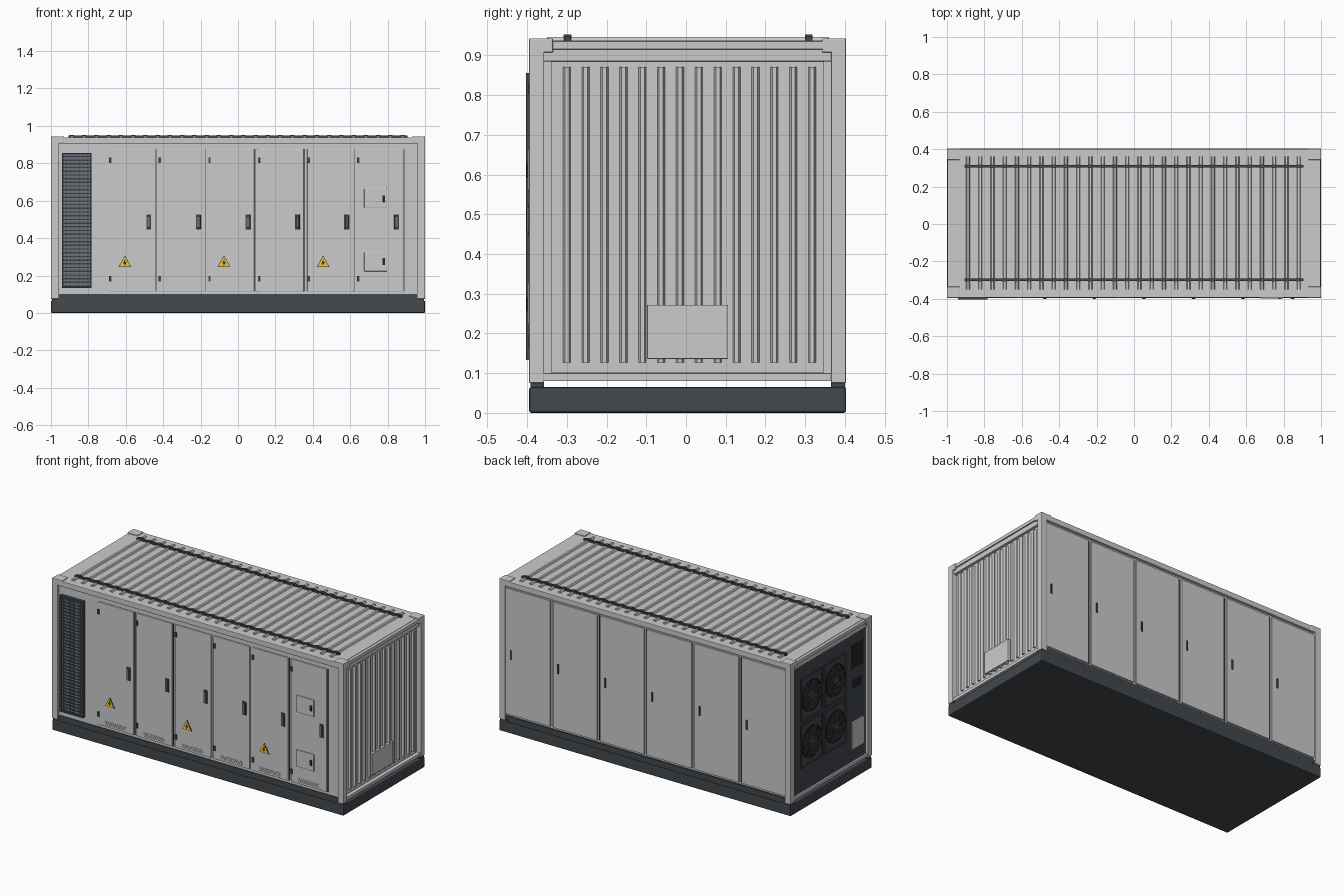
import bpy, bmesh, math
from mathutils import Matrix, Vector

if "Cube" in bpy.data.objects:
    bpy.data.objects.remove(bpy.data.objects["Cube"])

def material(name, r, g, b):
    m = bpy.data.materials.new(name)
    m.diffuse_color = (r, g, b, 1)
    m.use_nodes = True
    m.node_tree.nodes["Principled BSDF"].inputs["Base Color"].default_value = m.diffuse_color
    return m

LIGHT = material("light_paint", 0.80, 0.81, 0.82)
GREY = material("door_paint", 0.58, 0.58, 0.58)
DARK = material("dark_steel", 0.055, 0.065, 0.075)
SLATE = material("vent_slate", 0.14, 0.17, 0.19)
BLACK = material("black", 0.02, 0.02, 0.02)
YELLOW = material("warning_yellow", 0.85, 0.6, 0.03)
TEAL = material("indicator_teal", 0.02, 0.4, 0.42)

def finish(name, bm, mat, bevel=0, smooth=False):
    bmesh.ops.recalc_face_normals(bm, faces=bm.faces)
    me = bpy.data.meshes.new(name)
    bm.to_mesh(me)
    bm.free()
    ob = bpy.data.objects.new(name, me)
    bpy.context.collection.objects.link(ob)
    me.materials.append(mat)
    if smooth:
        for p in me.polygons:
            p.use_smooth = True
    if bevel:
        md = ob.modifiers.new("bevel", 'BEVEL')
        md.width, md.segments, md.limit_method = bevel, 2, 'ANGLE'
    return ob

def boxes(name, mat, items, bevel=0):
    """Each item is x0, x1, y0, y1, z0, z1."""
    bm = bmesh.new()
    for x0, x1, y0, y1, z0, z1 in items:
        mtx = (Matrix.Translation(((x0 + x1) / 2, (y0 + y1) / 2, (z0 + z1) / 2))
               @ Matrix.Diagonal((x1 - x0, y1 - y0, z1 - z0, 1)))
        bmesh.ops.create_cube(bm, size=1, matrix=mtx)
    return finish(name, bm, mat, bevel)

def prisms(name, mat, polys, offset):
    """Extrude closed 3D polygons along an offset vector."""
    bm = bmesh.new()
    for pts in polys:
        f = bm.faces.new([bm.verts.new(p) for p in pts])
        r = bmesh.ops.extrude_face_region(bm, geom=[f])
        bmesh.ops.translate(bm, vec=Vector(offset),
                            verts=[v for v in r['geom'] if isinstance(v, bmesh.types.BMVert)])
    return finish(name, bm, mat)

YF, YB = -0.395, 0.403          # front and back faces of the frame

# Plinth and the rails carrying the container
boxes("base_plinth", DARK, [(-1, 1, YF, YB, 0, 0.065)], 0.006)
boxes("support_rails", DARK, [(-0.96, 0.96, -0.388, -0.36, 0.06, 0.1),
                              (-0.96, 0.96, 0.368, 0.396, 0.06, 0.1)])
boxes("corner_feet", DARK, [(x, x + 0.05, y, y + 0.035, 0.06, 0.08)
                            for x in (-0.995, 0.945) for y in (-0.392, 0.365)])

# Body, frame and roof
boxes("body_core", LIGHT, [(-0.968, 0.968, -0.384, 0.386, 0.08, 0.925)])
boxes("corner_posts", LIGHT, [(x, x + 0.04, y, y + 0.038, 0.075, 0.94)
                              for x in (-1, 0.96) for y in (YF, YB - 0.038)], 0.003)
boxes("corner_castings", LIGHT, [(x, x + 0.07, y, y + 0.06, 0.907, 0.943)
                                 for x in (-1, 0.93) for y in (YF, YB - 0.06)], 0.003)
boxes("top_side_rails", LIGHT, [(-0.97, 0.97, YF + 0.001, -0.35, 0.905, 0.938),
                                (-0.97, 0.97, 0.36, YB - 0.001, 0.905, 0.938)], 0.003)
boxes("end_rails", LIGHT, [b for s in (-1, 1) for b in (
    (min(s * .95, s * .998), max(s * .95, s * .998), -0.36, 0.37, 0.915, 0.936),
    (min(s * .95, s * .990), max(s * .95, s * .990), -0.36, 0.37, 0.885, 0.917),
    (min(s * .95, s * .995), max(s * .95, s * .995), -0.36, 0.37, 0.08, 0.1))], 0.002)
boxes("roof_panel", LIGHT, [(-0.98, 0.98, -0.38, 0.39, 0.92, 0.938)])

# Roof ribs with two dark clamped rails
rib_x = [-0.888 + i * 0.0655 for i in range(28)]
prisms("roof_ribs", LIGHT,
       [[(x + dx, -0.35, z) for dx, z in ((-.011, .936), (-.006, .946), (.006, .946), (.011, .936))]
        for x in rib_x], (0, 0.71, 0))
boxes("roof_rails", DARK, [(-0.907, 0.907, y - 0.007, y + 0.007, 0.938, 0.949) for y in (-0.298, 0.309)])
boxes("rail_clamps", DARK, [(x - 0.012, x + 0.012, y - 0.01, y + 0.01, 0.938, 0.952)
                            for x in rib_x for y in (-0.298, 0.309)])

# Front doors and fittings
door_x = [-0.69 + i * 0.265 for i in range(6)]
W = 0.247
boxes("front_doors", GREY, [(x, x + W, -0.391, -0.375, 0.115, 0.877) for x in door_x], 0.002)
boxes("door_gap_seals", DARK, [(x + W + 0.003, x + W + 0.007, -0.3855, -0.38, 0.115, 0.877) for x in door_x])
boxes("front_hinges", DARK, [(x + 0.001, x + 0.014, -0.396, -0.385, z, z + 0.03)
                             for x in door_x for z in (0.167, 0.802)])
boxes("front_handle_plates", DARK, [(x + 0.2, x + 0.226, -0.397, -0.385, 0.445, 0.527) for x in door_x], 0.003)
boxes("front_handle_levers", SLATE, [(x + 0.206, x + 0.22, -0.402, -0.39, 0.455, 0.517) for x in door_x], 0.002)
boxes("door_bottom_vents", GREY, [(x + 0.05, x + 0.195, -0.3925, -0.385, z, z + 0.004)
                                  for x in door_x for z in (0.125, 0.132, 0.139, 0.146)])

# Service hatches on the last door
boxes("service_hatches", LIGHT, [(0.675, 0.797, -0.398, -0.385, z, z + 0.105) for z in (0.222, 0.56)], 0.003)
boxes("hatch_locks", BLACK, [(0.772, 0.787, -0.402, -0.39, z, z + 0.034) for z in (0.256, 0.594)], 0.002)

# Warning triangles on every second door: plate, yellow field, bolt
def tri(cx, y, k):
    return [(cx - 0.034 * k, y, 0.268 - 0.022 * k), (cx + 0.034 * k, y, 0.268 - 0.022 * k),
            (cx, y, 0.268 + 0.039 * k)]
sign_x = [door_x[i] + 0.085 for i in (0, 2, 4)]
prisms("warning_sign_border", BLACK, [tri(x, -0.388, 1) for x in sign_x], (0, -0.005, 0))
prisms("warning_sign_field", YELLOW, [tri(x, -0.39, 0.86) for x in sign_x], (0, -0.005, 0))
bolt = ((.003, .024), (-.010, -.001), (-.001, -.001), (-.004, -.016), (.010, .006), (.001, .006))
prisms("warning_sign_bolt", BLACK,
       [[(x + a, -0.392, 0.265 + b) for a, b in bolt] for x in sign_x], (0, -0.004, 0))

# Front intake grille
gx0, gx1, gz0, gz1 = -0.942, -0.782, 0.133, 0.855
boxes("intake_back", DARK, [(gx0, gx1, -0.391, -0.38, gz0, gz1)])
boxes("intake_frame", DARK, [(gx0, gx0 + .009, -.403, -.38, gz0, gz1), (gx1 - .009, gx1, -.403, -.38, gz0, gz1),
                             (gx0, gx1, -.403, -.38, gz0, gz0 + .009), (gx0, gx1, -.403, -.38, gz1 - .009, gz1)])
boxes("intake_slats", SLATE,
      [(gx0 + .005, gx1 - .005, -0.398, -0.388, gz0 + .014 + i * .0198, gz0 + .027 + i * .0198) for i in range(36)])
boxes("intake_bars", SLATE,
      [(gx0 + .0225 * i, gx0 + .0225 * i + .004, -0.401, -0.388, gz0 + .005, gz1 - .005) for i in range(1, 7)])

# Back doors and slim handles
back_x = [-0.961 + i * 0.3235 for i in range(6)]
boxes("back_doors", GREY, [(x, x + 0.304, 0.38, 0.396, 0.112, 0.892) for x in back_x], 0.002)
boxes("back_door_seals", DARK, [(x - 0.012, x - 0.008, 0.38, 0.3875, 0.112, 0.892) for x in back_x[1:]])
boxes("back_handles", DARK, [(x + 0.262, x + 0.272, 0.39, 0.402, 0.455, 0.515) for x in back_x], 0.002)

# Right end: panel with pressed vertical ribs and cover plate
boxes("right_panel", GREY, [(0.95, 0.974, -0.34, 0.347, 0.102, 0.886)])
prisms("right_panel_ribs", GREY,
       [[(x, -0.30 + i * 0.0475 + dy, 0.127) for dy, x in ((-.010, .973), (-.005, .986), (.005, .986), (.010, .973))]
        for i in range(14)], (0, 0, 0.744))
boxes("right_cover_plate", LIGHT, [(0.965, 0.991, -0.098, 0.106, 0.136, 0.272)], 0.002)

# Left end: dark cooling panel
boxes("cooling_panel", DARK, [(-0.985, -0.95, -0.353, 0.362, 0.095, 0.9)], 0.002)
fans = [(y, z) for y in (0.18, -0.052) for z in (0.382, 0.668)]
fw, fh, t = 0.107, 0.135, 0.008
boxes("fan_frames", DARK, [b for y, z in fans for b in (
    (-.991, -.98, y - fw, y - fw + t, z - fh, z + fh), (-.991, -.98, y + fw - t, y + fw, z - fh, z + fh),
    (-.991, -.98, y - fw, y + fw, z - fh, z - fh + t), (-.991, -.98, y - fw, y + fw, z + fh - t, z + fh))])

def rings(name, mat, radii, x0, x1, width):
    """Flat concentric guard rings for all fans, facing -x."""
    bm, n = bmesh.new(), 32
    for y, z in fans:
        for r in radii:
            loops = [[bm.verts.new((x, y + q * math.cos(2 * math.pi * i / n), z + q * math.sin(2 * math.pi * i / n)))
                      for i in range(n)]
                     for q, x in ((r, x0), (r, x1), (r - width, x1), (r - width, x0))]
            for k in range(4):
                a, b = loops[k], loops[(k + 1) % 4]
                for i in range(n):
                    bm.faces.new((a[i], a[(i + 1) % n], b[(i + 1) % n], b[i]))
    return finish(name, bm, mat)

rings("fan_shrouds", BLACK, [0.097], -0.984, -0.992, 0.008)
rings("fan_guard_rings", SLATE, [0.08, 0.063, 0.046, 0.03], -0.993, -0.996, 0.004)
blades, spokes = [], []
for y, z in fans:
    def polar(r, a, x):
        return (x, y + r * math.cos(a), z + r * math.sin(a))
    for k in range(7):
        a = k * 2 * math.pi / 7
        blades.append([polar(.018, a, -.984), polar(.086, a + .25, -.984),
                       polar(.086, a + .8, -.984), polar(.018, a + .7, -.984)])
    for k in range(8):
        a = k * math.pi / 4 + math.pi / 8
        spokes.append([polar(.015, a - .12, -.992), polar(.095, a - .02, -.992),
                       polar(.095, a + .02, -.992), polar(.015, a + .12, -.992)])
prisms("fan_blades", BLACK, blades, (-0.004, 0, 0))
prisms("fan_guard_spokes", SLATE, spokes, (-0.003, 0, 0))
prisms("fan_hubs", DARK, [[(-0.984, y + .022 * math.cos(i * math.pi / 12), z + .022 * math.sin(i * math.pi / 12))
                           for i in range(24)] for y, z in fans], (-0.014, 0, 0))

# Left end: control column
boxes("control_vent", BLACK, [(-0.989, -0.98, -0.325, -0.215, 0.675 + i * 0.0165, 0.685 + i * 0.0165)
                              for i in range(9)])
boxes("control_display", BLACK, [(-0.992, -0.98, -0.30, -0.225, 0.55, 0.6)], 0.002)
boxes("status_lights", TEAL, [(-0.991, -0.98, y, y + 0.018, 0.495, 0.508) for y in (-0.295, -0.265, -0.235)])
boxes("left_cover_plate", LIGHT, [(-0.993, -0.98, -0.325, -0.215, 0.175, 0.345)], 0.002)
